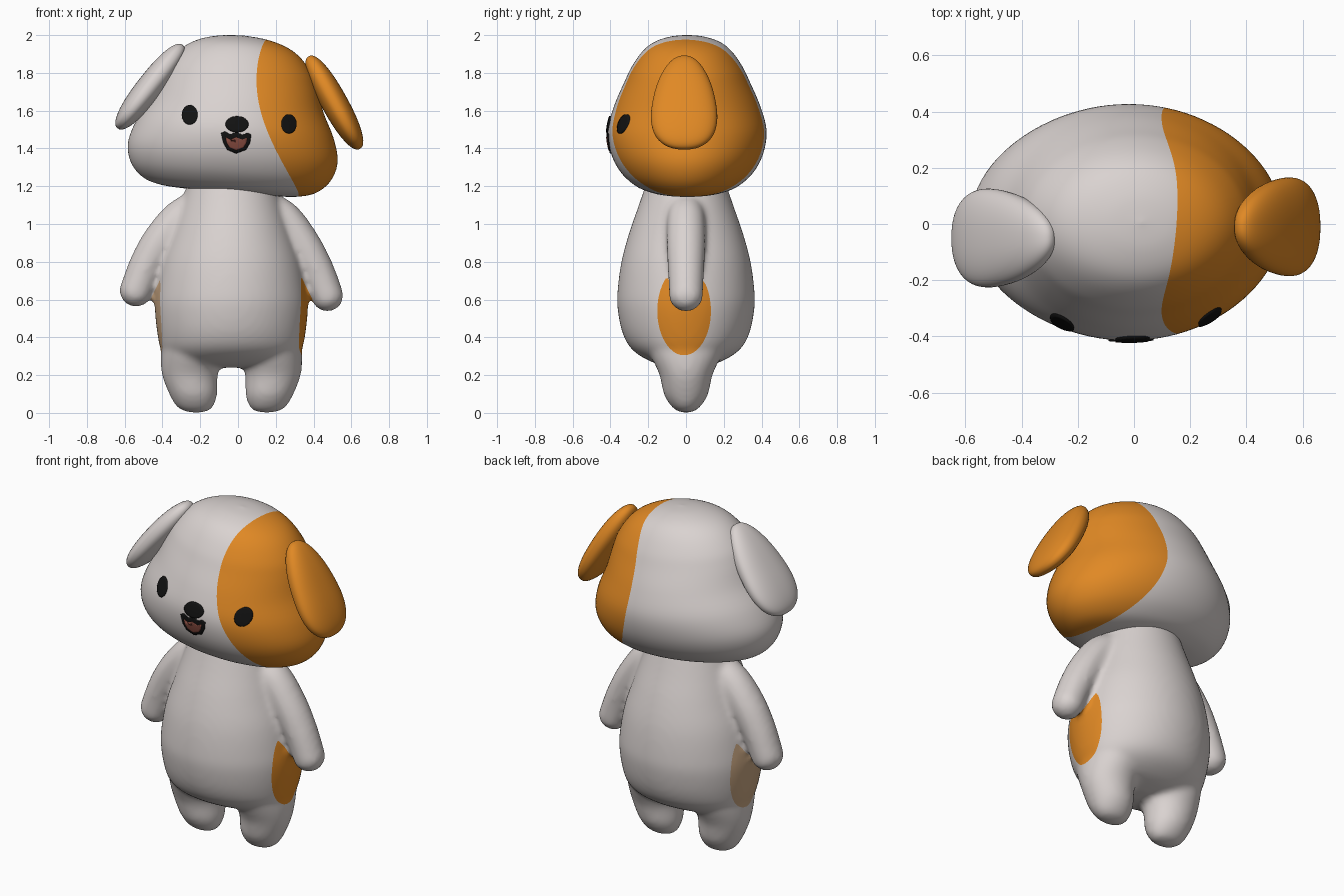
import bpy, bmesh, math
from mathutils import Matrix, Vector
from mathutils.bvhtree import BVHTree

if "Cube" in bpy.data.objects:
    bpy.data.objects.remove(bpy.data.objects["Cube"])


def material(name, rgb):
    m = bpy.data.materials.new(name)
    m.diffuse_color = (*rgb, 1)
    m.use_nodes = True
    m.node_tree.nodes["Principled BSDF"].inputs["Base Color"].default_value = m.diffuse_color
    return m


WHITE = material("warm_white", (0.70, 0.65, 0.635))
ORANGE = material("orange", (0.75, 0.25, 0.018))
TAN = material("faded_orange", (0.58, 0.38, 0.22))
BLACK = material("black", (0.006, 0.006, 0.006))
RED = material("mouth_red", (0.24, 0.07, 0.05))


def make(name, bm, mats, fix=True):
    if fix:
        bmesh.ops.recalc_face_normals(bm, faces=bm.faces)
    for f in bm.faces:
        f.smooth = True
    me = bpy.data.meshes.new(name)
    bm.to_mesh(me)
    bm.free()
    for m in mats:
        me.materials.append(m)
    ob = bpy.data.objects.new(name, me)
    bpy.context.collection.objects.link(ob)
    return ob


def spline(pts, n):
    """Catmull-Rom through tuples."""
    out = []
    for i in range(len(pts) - 1):
        a, b, c, d = (pts[max(i - 1, 0)], pts[i], pts[i + 1], pts[min(i + 2, len(pts) - 1)])
        for k in range(n):
            t = k / n
            out.append(tuple(0.5 * (2 * q + (r - p) * t + (2 * p - 5 * q + 4 * r - s) * t * t
                                    + (3 * q - p - 3 * r + s) * t ** 3)
                             for p, q, r, s in zip(a, b, c, d)))
    return out + [pts[-1]]


def loft(bm, rows, seg=64, n=5):
    """Elliptical rings (cx, z, rx, ry) joined along z."""
    rings = []
    for cx, z, rx, ry in spline(rows, n):
        rx, ry = max(rx, 0.003), max(ry, 0.003)
        rings.append([bm.verts.new((cx + rx * math.cos(2 * math.pi * k / seg),
                                    ry * math.sin(2 * math.pi * k / seg), z)) for k in range(seg)])
    for a, b in zip(rings, rings[1:]):
        for k in range(seg):
            bm.faces.new((a[k], a[(k + 1) % seg], b[(k + 1) % seg], b[k]))
    bm.faces.new(rings[0][::-1])
    bm.faces.new(rings[-1])


def paint(bm, rule, index):
    """Cut the faces along rule = 0 and colour the positive side."""
    val = {v: rule(v.co) for v in bm.verts}
    new = []
    for e in list(bm.edges):
        a, b = e.verts
        if val[a] * val[b] < 0:
            new.append(bmesh.utils.edge_split(e, a, val[a] / (val[a] - val[b]))[1])
    bmesh.ops.connect_verts(bm, verts=new)
    for f in bm.faces:
        if rule(f.calc_center_median()) > 0:
            f.material_index = index


# Body: torso, legs and arms fused into one soft skin
MID = -0.035
bm = bmesh.new()
loft(bm, [(MID, z, rx, ry) for z, rx, ry in (
    (0.24, 0.15, 0.05), (0.265, 0.31, 0.17), (0.33, 0.37, 0.28), (0.42, 0.392, 0.335),
    (0.55, 0.405, 0.362), (0.65, 0.398, 0.362), (0.8, 0.37, 0.342), (0.95, 0.32, 0.302),
    (1.1, 0.27, 0.25), (1.25, 0.22, 0.2))])
leg = [(-0.22, 0, 0.004, 0.004), (-0.222, 0.008, 0.06, 0.042), (-0.228, 0.035, 0.098, 0.078),
       (-0.237, 0.1, 0.127, 0.118), (-0.255, 0.2, 0.147, 0.14), (-0.25, 0.3, 0.16, 0.185),
       (-0.24, 0.4, 0.16, 0.22)]
loft(bm, leg, 40)
loft(bm, [(2 * MID - cx, z, rx, ry) for cx, z, rx, ry in leg], 40)
arms = ([(-0.54, 0.648, 0.088), (-0.48, 0.79, 0.094), (-0.40, 0.92, 0.1), (-0.30, 1.04, 0.095), (-0.19, 1.1, 0.085)],
        [(0.473, 0.622, 0.086), (0.415, 0.76, 0.092), (0.335, 0.90, 0.098), (0.24, 1.03, 0.095), (0.13, 1.1, 0.085)])
for arm in arms:
    for x, z, r in spline(arm, 6):
        bmesh.ops.create_icosphere(bm, subdivisions=3, radius=r,
                                   matrix=Matrix.Translation((x, 0, z)) @ Matrix.Diagonal((1, 1.06, 1, 1)))
body = make("body", bm, [WHITE, ORANGE, TAN])
rm = body.modifiers.new("fuse", 'REMESH')
rm.mode = 'VOXEL'
rm.voxel_size = 0.016
sm = body.modifiers.new("soften", 'SMOOTH')
sm.factor = 0.5
sm.iterations = 9
bpy.context.view_layer.update()
fused = bpy.data.meshes.new_from_object(body.evaluated_get(bpy.context.evaluated_depsgraph_get()))
body.modifiers.clear()


# Side patches on the hips, kept off the arms
def hip(side):
    def rule(p):
        x = p.x if side > 0 else 2 * MID - p.x
        spot = 1 - ((p.y + 0.01 * side) / 0.142) ** 2 - ((p.z - 0.54) / 0.235) ** 2
        clear = -0.082 - ((x - 0.41) * 0.9 + (p.z - 0.755) * 0.435)
        return min(spot, (x - 0.1) * 5, clear * 8)
    return rule


bm = bmesh.new()
bm.from_mesh(fused)
for f in bm.faces:
    f.material_index = 0
    f.smooth = True
paint(bm, hip(1), 1)
paint(bm, hip(-1), 2)
bm.to_mesh(body.data)
bm.free()

# Head: wide, flat-bottomed, tilted to one side
bm = bmesh.new()
loft(bm, [(0, z, rx, ry) for z, rx, ry in (
    (-0.335, 0.0, 0.0), (-0.333, 0.25, 0.13), (-0.322, 0.38, 0.205), (-0.29, 0.468, 0.28), (-0.22, 0.533, 0.355),
    (-0.12, 0.557, 0.405), (0, 0.525, 0.42), (0.13, 0.46, 0.385), (0.25, 0.418, 0.333),
    (0.33, 0.38, 0.295), (0.41, 0.312, 0.24), (0.46, 0.23, 0.18), (0.49, 0.12, 0.095), (0.5, 0.0, 0.0))], 96)
bm.transform(Matrix.Translation((-0.017, 0.006, 1.5)) @ Matrix.Rotation(math.radians(5), 4, 'Y'))
bmesh.ops.recalc_face_normals(bm, faces=bm.faces)
surface = BVHTree.FromBMesh(bm)
paint(bm, lambda p: p.x - 0.098 - 0.7 * (p.z - 1.70 + 0.2 * p.y) ** 2, 1)
make("head", bm, [WHITE, ORANGE])

# Ears: flattened drops, wider at the tip
for name, pos, tilt, mat in (("left_ear", (-0.465, -0.05, 1.727), 38, WHITE),
                             ("right_ear", (0.51, -0.01, 1.643), -29, ORANGE)):
    bm = bmesh.new()
    bmesh.ops.create_uvsphere(bm, u_segments=48, v_segments=32, radius=1)
    for v in bm.verts:
        x, y, z = (math.copysign(abs(c) ** 0.88, c) for c in v.co)
        v.co = (0.07 * x, 0.168 * y * (1 - 0.26 * z), 0.28 * z)
    bm.transform(Matrix.Translation(pos) @ Matrix.Rotation(math.radians(tilt), 4, 'Y'))
    make(name, bm, [mat])


# Face details: thin sheets laid on the front of the head
def decal(name, outline, mat, lift, rings=6):
    n = len(outline)
    cx, cz = sum(p[0] for p in outline) / n, sum(p[1] for p in outline) / n
    bm = bmesh.new()

    def put(x, z):
        hit = surface.ray_cast(Vector((x, -2, z)), Vector((0, 1, 0)))[0]
        return bm.verts.new((x, hit.y - lift, z))

    centre = put(cx, cz)
    loops = [[put(cx + (x - cx) * k / rings, cz + (z - cz) * k / rings) for x, z in outline]
             for k in range(1, rings + 1)]
    for i in range(n):
        j = (i + 1) % n
        bm.faces.new((centre, loops[0][i], loops[0][j]))
        for a, b in zip(loops, loops[1:]):
            bm.faces.new((a[i], b[i], b[j], a[j]))
    # skirt back to the head so the edge reads as solid
    rim = [bm.verts.new(v.co + Vector((0, lift + 0.002, 0))) for v in loops[-1]]
    for i in range(n):
        j = (i + 1) % n
        bm.faces.new((loops[-1][i], rim[i], rim[j], loops[-1][j]))
    bm.normal_update()
    if sum(f.normal.y for f in bm.faces) > 0:
        bmesh.ops.reverse_faces(bm, faces=bm.faces)
    make(name, bm, [mat], fix=False)


def oval(cx, cz, rx, rz, n=32):
    return [(cx + rx * math.cos(2 * math.pi * k / n), cz + rz * math.sin(2 * math.pi * k / n)) for k in range(n)]


decal("left_eye", oval(-0.256, 1.578, 0.042, 0.052), BLACK, 0.009)
decal("right_eye", oval(0.27, 1.53, 0.041, 0.051), BLACK, 0.009)
decal("nose", oval(-0.005, 1.528, 0.061, 0.043), BLACK, 0.009)
decal("mouth_rim", [(-0.09, 1.482), (-0.07, 1.49), (-0.04, 1.475), (-0.01, 1.487), (0.025, 1.473), (0.05, 1.483),
                    (0.07, 1.473), (0.064, 1.43), (0.043, 1.393), (-0.01, 1.373), (-0.057, 1.393),
                    (-0.078, 1.43)], BLACK, 0.006)
decal("mouth_inside", [(-0.065, 1.46), (-0.04, 1.448), (-0.01, 1.46), (0.022, 1.447), (0.048, 1.457),
                       (0.045, 1.43), (0.03, 1.405), (-0.01, 1.39), (-0.045, 1.405), (-0.06, 1.43)], RED, 0.009)
